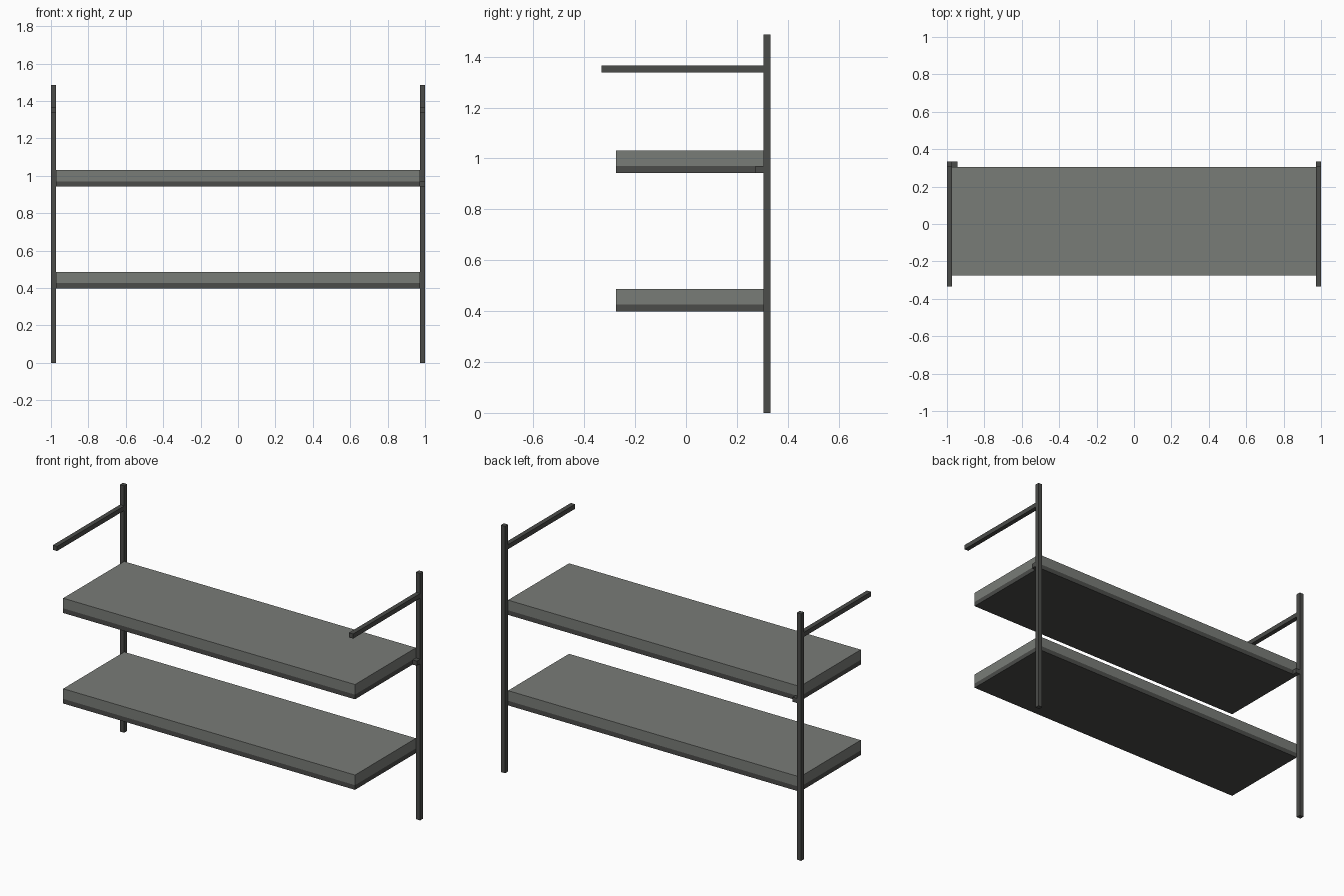
import bpy
from mathutils import Vector

cube = bpy.data.objects.get("Cube")
if cube:
    bpy.data.objects.remove(cube, do_unlink=True)


def make_material(name, colour):
    mat = bpy.data.materials.new(name)
    mat.use_nodes = True
    mat.diffuse_color = colour
    mat.node_tree.nodes["Principled BSDF"].inputs["Base Color"].default_value = colour
    return mat


def box(name, low, high, mat):
    """Flat-sided box between two opposite corners."""
    low, high = Vector(low), Vector(high)
    bpy.ops.mesh.primitive_cube_add(size=1, location=(low + high) / 2)
    obj = bpy.context.object
    obj.name = name
    obj.scale = high - low
    bpy.ops.object.transform_apply(location=False, rotation=False, scale=True)
    obj.data.materials.append(mat)
    return obj


board_grey = make_material("board grey", (0.19, 0.2, 0.185, 1))
frame_grey = make_material("dark frame grey", (0.07, 0.072, 0.067, 1))

BAR = 0.028            # thickness of the square bars
INNER = 1 - BAR        # inner face of the posts
BACK = 0.333
POST_FRONT = BACK - BAR
SHELF_FRONT = -0.275
HEIGHT = 1.487

# Posts and the arms reaching forward from them
for side, x in (("left", INNER), ("right", -1)):
    box(side + "_post", (x, POST_FRONT, 0), (x + BAR, BACK, HEIGHT), frame_grey)
    box(side + "_arm", (x, -BACK, 1.338), (x + BAR, POST_FRONT, 1.366), frame_grey)

# Shelves: a thick board resting on a thin dark base
for level, z in (("lower", 0.398), ("upper", 0.943)):
    box(level + "_shelf_base", (-INNER, SHELF_FRONT, z),
        (INNER, POST_FRONT, z + BAR), frame_grey)
    box(level + "_shelf_board", (-INNER, SHELF_FRONT, z + BAR),
        (INNER, POST_FRONT, z + 0.089), board_grey)

# Small stub brackets beside the upper shelf
box("left_bracket", (INNER, POST_FRONT - BAR - 0.004, 0.943),
    (1, POST_FRONT, 0.971), frame_grey)
box("right_bracket", (-INNER, POST_FRONT, 0.943),
    (-INNER + BAR, BACK, 0.971), frame_grey)
